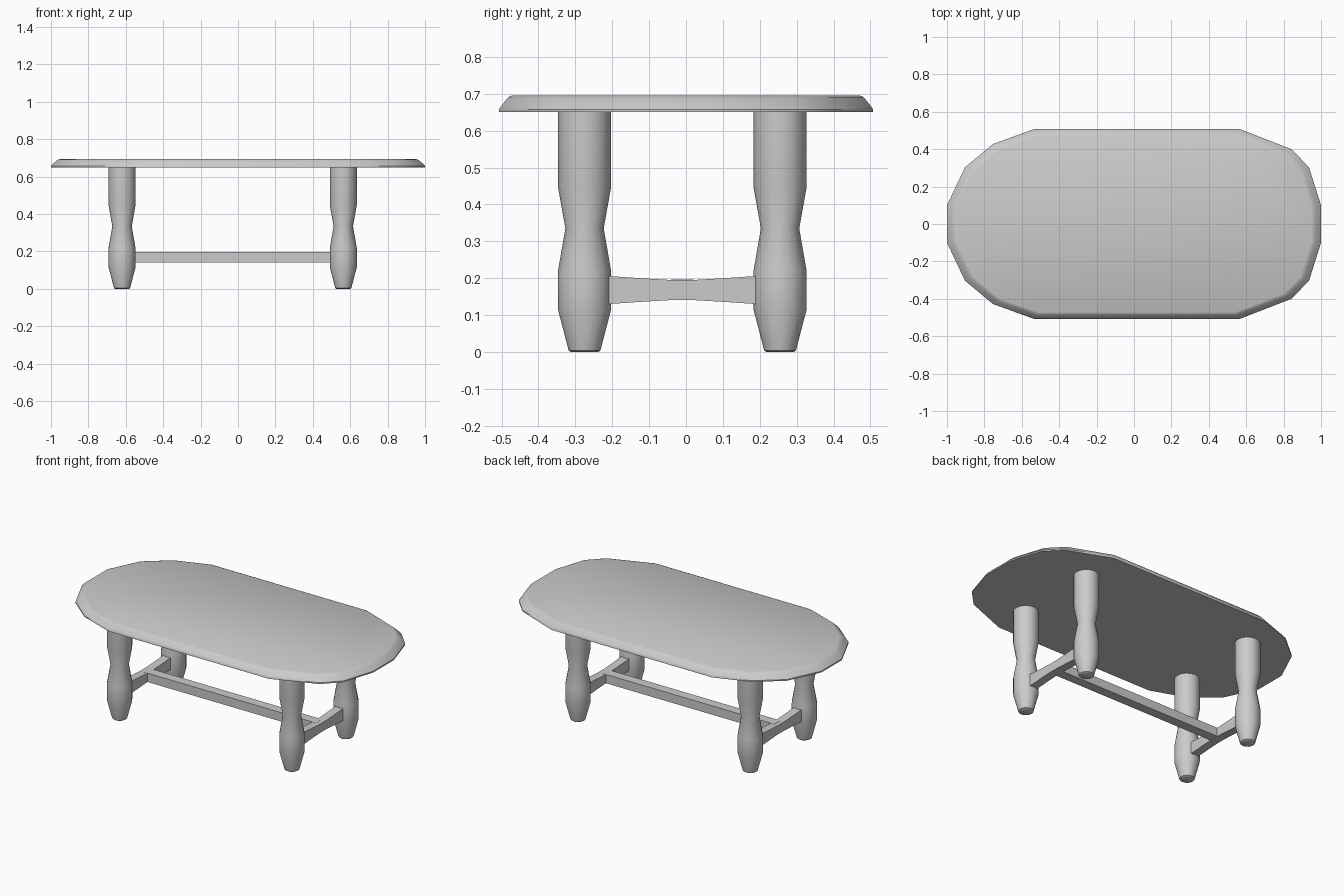
import bpy, bmesh, math

if "Cube" in bpy.data.objects:
    bpy.data.objects.remove(bpy.data.objects["Cube"])


def finish(name, bm, smooth=True, angle=35):
    bmesh.ops.recalc_face_normals(bm, faces=bm.faces)
    mesh = bpy.data.meshes.new(name)
    bm.to_mesh(mesh)
    bm.free()
    ob = bpy.data.objects.new(name, mesh)
    bpy.context.collection.objects.link(ob)
    if smooth:
        bpy.ops.object.select_all(action='DESELECT')
        ob.select_set(True)
        bpy.context.view_layer.objects.active = ob
        bpy.ops.object.shade_smooth_by_angle(angle=math.radians(angle))
    return ob


def loft(name, rings, smooth=True, angle=35):
    """Skin a list of point rings and cap both ends."""
    bm = bmesh.new()
    loops = [[bm.verts.new(p) for p in ring] for ring in rings]
    n = len(loops[0])
    for a, b in zip(loops, loops[1:]):
        for i in range(n):
            j = (i + 1) % n
            bm.faces.new((a[i], a[j], b[j], b[i]))
    bm.faces.new(loops[0][::-1])
    bm.faces.new(loops[-1])
    return finish(name, bm, smooth, angle)


# Tabletop: faceted oval with a rounded-over upper edge
half = [(1.0, 0.10), (0.936, 0.303), (0.842, 0.40), (0.567, 0.507),
        (-0.535, 0.507), (-0.754, 0.428), (-0.904, 0.303), (-1.0, 0.10)]
outline = half + [(x, -y) for x, y in reversed(half)]
edge = [(0.0, 0.65), (0.0, 0.658), (0.2, 0.668), (0.5, 0.681),
        (0.75, 0.691), (1.0, 0.695)]
loft("tabletop", [[(x * (1 - 0.05 * t), y * (1 - 0.068 * t), z)
                   for x, y in outline] for t, z in edge])

# Turned legs
LEG_X = (-0.62, 0.563)
LEG_Y = (-0.275, 0.255)
profile = [(0.037, 0.0), (0.043, 0.004), (0.072, 0.115), (0.072, 0.22),
           (0.052, 0.335), (0.072, 0.447), (0.072, 0.652)]
SIDES = 16
for lx, side in zip(LEG_X, ("left", "right")):
    for ly, end in zip(LEG_Y, ("front", "back")):
        loft(f"{end}_{side}_leg",
             [[(lx + r * math.cos(math.tau * i / SIDES),
                ly + r * math.sin(math.tau * i / SIDES), z)
               for i in range(SIDES)] for r, z in profile])

# Cross stretchers, waisted in the middle
MID_Y = -0.01
for lx, side in zip(LEG_X, ("left", "right")):
    stations = [(-0.215, 0.039), (-0.12, 0.0325), (-0.035, 0.0275),
                (0.035, 0.0275), (0.12, 0.0325), (0.215, 0.039)]
    loft(f"{side}_cross_stretcher",
         [[(lx + sx * 0.026, MID_Y + y, 0.168 + sz * h)
           for sx, sz in ((-1, -1), (1, -1), (1, 1), (-1, 1))]
          for y, h in stations], smooth=False)

# Long stretcher joining the two cross stretchers
loft("long_stretcher",
     [[(x, MID_Y + sy * 0.03, 0.169 + sz * 0.0275)
       for sy, sz in ((-1, -1), (1, -1), (1, 1), (-1, 1))]
      for x in LEG_X], smooth=False)
